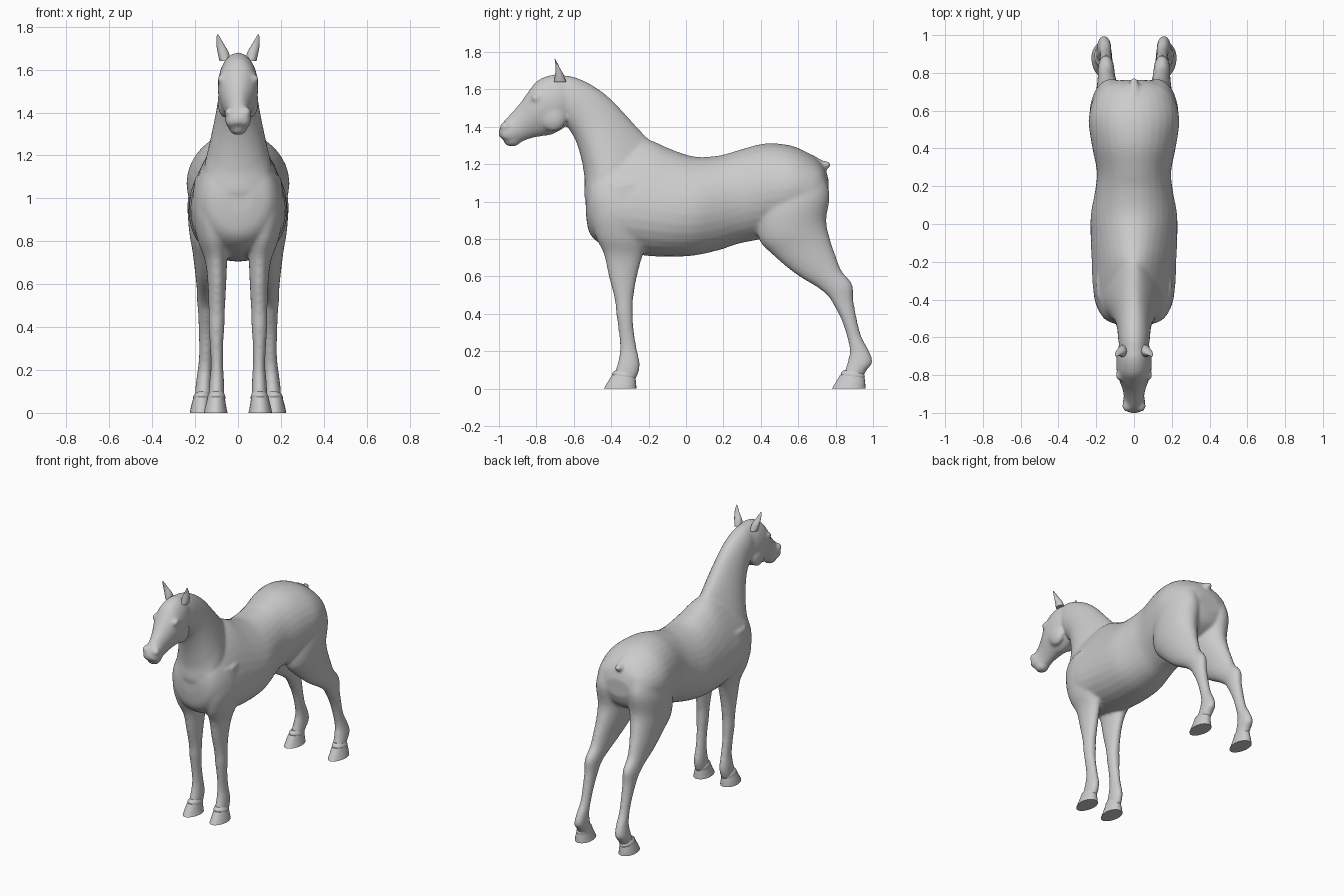
import bpy, bmesh
from math import sin, cos, pi
from mathutils import Matrix, Vector


def smooth_rings(rings, steps):
    """Catmull-Rom interpolation between the given rings."""
    out = []
    n = len(rings)
    for i in range(n - 1):
        a, b, c, d = [rings[min(max(j, 0), n - 1)] for j in (i - 1, i, i + 1, i + 2)]
        for s in range(steps):
            t = s / steps
            out.append([0.5 * (2 * q + (r - p) * t + (2 * p - 5 * q + 4 * r - u) * t * t
                               + (3 * q - p - 3 * r + u) * t ** 3)
                        for p, q, r, u in zip(a, b, c, d)])
    out.append(list(rings[-1]))
    return out


def loft(bm, rings, side=1, steps=4, seg=32):
    """Ring: y,z of one edge, y,z of the opposite edge, centre x, half width, taper."""
    loops = []
    for y1, z1, y2, z2, x, w, k in smooth_rings(rings, steps):
        loop = []
        for i in range(seg):
            t = 2 * pi * i / seg
            c = cos(t)
            loop.append(bm.verts.new((side * (x + w * sin(t) * (1 - k * c)),
                                      (y1 + y2) / 2 + c * (y1 - y2) / 2,
                                      (z1 + z2) / 2 + c * (z1 - z2) / 2)))
        loops.append(loop)
    for a, b in zip(loops, loops[1:]):
        for i in range(seg):
            j = (i + 1) % seg
            bm.faces.new((a[i], a[j], b[j], b[i]))
    bm.faces.new(loops[0])
    bm.faces.new(loops[-1])


def blob(bm, centre, size):
    m = Matrix.Translation(Vector(centre)) @ Matrix.Diagonal((*size, 1))
    bmesh.ops.create_uvsphere(bm, u_segments=20, v_segments=12, radius=1, matrix=m)


def finish(bm, name):
    bmesh.ops.recalc_face_normals(bm, faces=bm.faces)
    me = bpy.data.meshes.new(name)
    bm.to_mesh(me)
    bm.free()
    ob = bpy.data.objects.new(name, me)
    bpy.context.collection.objects.link(ob)
    bpy.ops.object.select_all(action='DESELECT')
    ob.select_set(True)
    bpy.context.view_layer.objects.active = ob
    bpy.ops.object.shade_smooth_by_angle(angle=0.7)
    return ob


torso = [
    (-.538, 1.08, -.535, .93, 0, .07, 0), (-.50, 1.18, -.515, .83, 0, .15, 0),
    (-.42, 1.26, -.45, .77, 0, .195, .15), (-.31, 1.32, -.34, .73, 0, .21, .3),
    (-.20, 1.33, -.20, .71, 0, .215, .3), (-.08, 1.28, -.08, .705, 0, .225, .2),
    (.05, 1.24, .05, .713, 0, .228, .08), (.18, 1.247, .18, .742, 0, .205, 0),
    (.28, 1.275, .28, .775, 0, .197, 0), (.42, 1.31, .40, .80, 0, .222, 0),
    (.56, 1.30, .54, .84, 0, .24, 0), (.67, 1.25, .66, .88, 0, .215, 0),
    (.735, 1.19, .73, .93, 0, .17, 0), (.762, 1.12, .76, 1.0, 0, .09, 0)]
neck = [
    (-.10, 1.26, -.42, .90, 0, .14, .4), (-.20, 1.335, -.535, 1.0, 0, .15, .4),
    (-.30, 1.44, -.542, 1.12, 0, .128, .3), (-.40, 1.547, -.56, 1.23, 0, .105, .2),
    (-.50, 1.622, -.592, 1.33, 0, .09, .05), (-.60, 1.667, -.635, 1.40, 0, .083, 0),
    (-.68, 1.678, -.67, 1.45, 0, .07, 0)]
head = [
    (-.60, 1.655, -.63, 1.43, 0, .07, 0), (-.70, 1.68, -.66, 1.39, 0, .09, 0),
    (-.79, 1.65, -.72, 1.358, 0, .094, -.05), (-.84, 1.592, -.785, 1.348, 0, .082, -.1),
    (-.89, 1.523, -.84, 1.335, 0, .063, -.05), (-.94, 1.467, -.88, 1.32, 0, .054, 0),
    (-.975, 1.428, -.91, 1.315, 0, .06, 0), (-1.0, 1.385, -.945, 1.318, 0, .056, 0),
    (-1.0, 1.35, -.97, 1.328, 0, .035, 0)]
dock = [(.68, 1.25, .68, 1.18, 0, .03, 0), (.73, 1.222, .725, 1.175, 0, .025, 0),
        (.762, 1.215, .755, 1.175, 0, .022, 0), (.772, 1.207, .77, 1.185, 0, .014, 0)]
front_leg = [
    (-.45, 1.10, -.20, 1.10, .13, .07, 0), (-.50, .95, -.18, .95, .13, .085, 0),
    (-.485, .82, -.205, .80, .115, .075, 0), (-.44, .72, -.235, .70, .102, .052, 0),
    (-.413, .60, -.262, .60, .098, .043, 0), (-.382, .48, -.282, .48, .099, .038, 0),
    (-.373, .40, -.283, .40, .10, .037, 0), (-.362, .32, -.28, .32, .10, .031, 0),
    (-.353, .22, -.264, .22, .098, .029, 0), (-.362, .15, -.248, .145, .099, .034, 0),
    (-.375, .105, -.252, .09, .10, .036, 0), (-.39, .05, -.275, .04, .102, .036, 0)]
hind_leg = [
    (.43, 1.08, .73, 1.16, .11, .10, 0), (.385, .93, .768, 1.04, .12, .115, 0),
    (.39, .80, .75, .90, .123, .105, 0), (.46, .72, .77, .80, .13, .083, 0),
    (.58, .618, .80, .71, .14, .061, 0), (.70, .543, .832, .63, .145, .048, 0),
    (.757, .497, .888, .56, .148, .043, 0), (.788, .45, .895, .475, .148, .038, 0),
    (.83, .37, .912, .38, .149, .034, 0), (.86, .28, .938, .28, .15, .031, 0),
    (.875, .20, .98, .20, .154, .034, 0), (.86, .13, .997, .14, .159, .038, 0),
    (.848, .09, .96, .09, .162, .038, 0), (.84, .05, .94, .04, .165, .036, 0)]
ear = [(-.705, 1.64, -.64, 1.64, .06, .026, 0), (-.70, 1.68, -.655, 1.68, .069, .026, 0),
       (-.697, 1.715, -.672, 1.71, .081, .019, 0), (-.70, 1.745, -.687, 1.74, .09, .011, 0),
       (-.703, 1.764, -.699, 1.762, .095, .003, 0)]

# Fused body: torso, neck, head, tail stub and legs
bm = bmesh.new()
for part in (torso, neck, head, dock):
    loft(bm, part)
blob(bm, (0, -.93, 1.322), (.042, .045, .027))          # chin
for s in (-1, 1):
    loft(bm, front_leg, s)
    loft(bm, hind_leg, s)
    blob(bm, (s * .077, -.80, 1.555), (.02, .03, .022))  # eye
    blob(bm, (s * .06, -.71, 1.45), (.035, .07, .075))   # cheek
    blob(bm, (s * .035, -.965, 1.40), (.028, .03, .028)) # nostril
body = finish(bm, "horse_body")
mod = body.modifiers.new("blend", 'REMESH')
mod.mode = 'VOXEL'
mod.voxel_size = .01
mod.use_smooth_shade = True
mod = body.modifiers.new("soften", 'SMOOTH')
mod.factor = .5
mod.iterations = 8

# Ears
bm = bmesh.new()
for s in (-1, 1):
    loft(bm, ear, s, seg=16)
finish(bm, "ears")

# Hooves with a narrow coronet band on top
for name, toe, heel, x in (("front_hooves", -.44, -.265, .104), ("hind_hooves", .78, .96, .17)):
    bm = bmesh.new()
    for s in (-1, 1):
        loft(bm, [(toe, 0, heel, 0, x, .055, .1),
                  (toe + .018, .03, heel - .002, .03, x, .049, .08),
                  (toe + .045, .075, heel - .005, .058, x - .002, .041, 0)], s, 3, 24)
        loft(bm, [(toe + .05, .07, heel - .012, .05, x - .003, .041, 0),
                  (toe + .048, .085, heel - .004, .066, x - .003, .042, 0),
                  (toe + .065, .10, heel - .012, .085, x - .005, .034, 0)], s, 3, 24)
    finish(bm, name)
